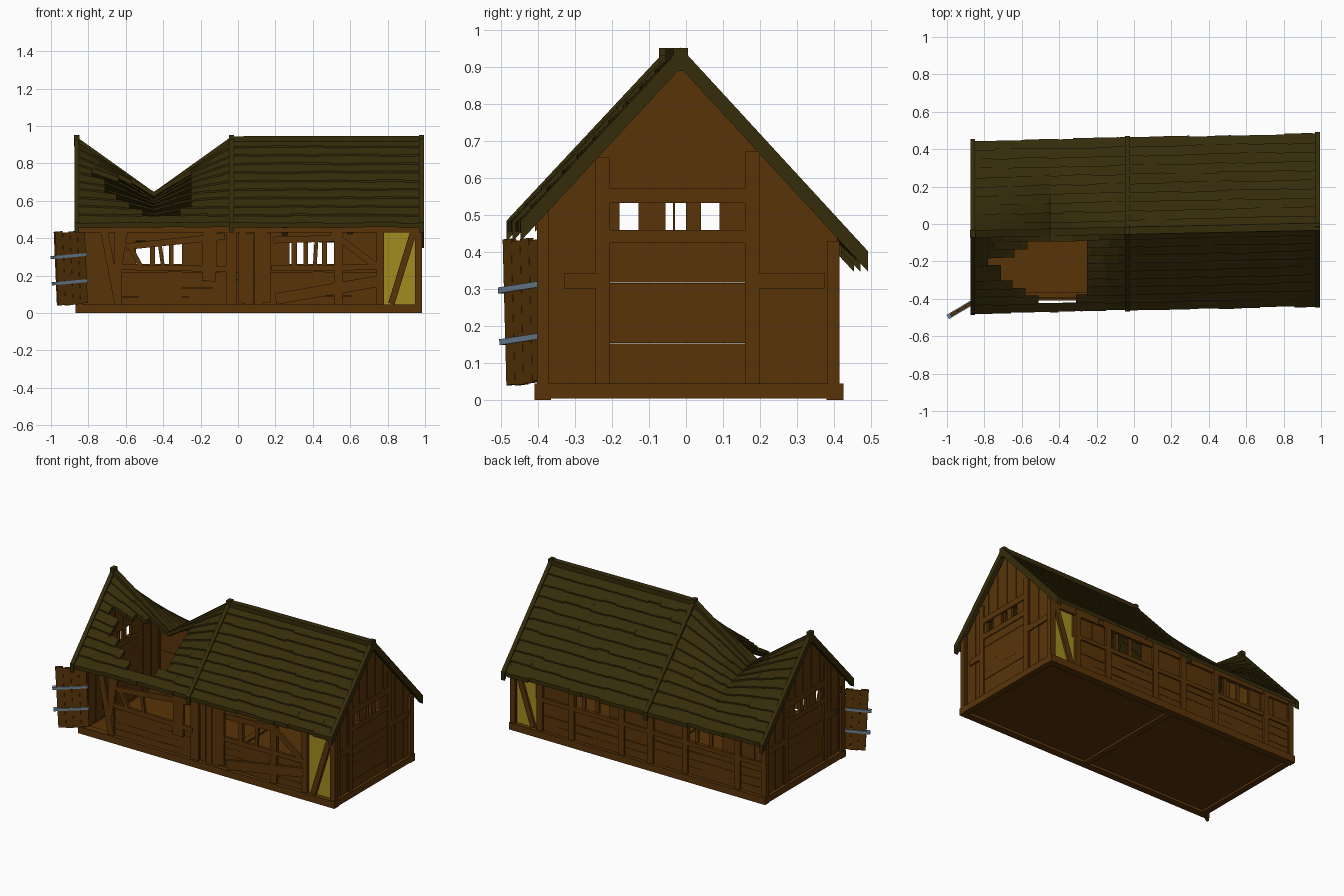
import bpy, bmesh, math, random
from mathutils import Vector

if "Cube" in bpy.data.objects:
    bpy.data.objects.remove(bpy.data.objects["Cube"])
random.seed(4)

def mat(name, rgb):
    m = bpy.data.materials.new(name)
    m.diffuse_color = (*rgb, 1)
    m.use_nodes = True
    m.node_tree.nodes["Principled BSDF"].inputs["Base Color"].default_value = m.diffuse_color
    return m

WOOD = mat("brown wood", (0.098, 0.034, 0.0025))
ROOF = mat("mossy shingle", (0.036, 0.025, 0.003))
HAY = mat("yellow plaster", (0.36, 0.265, 0.014))
IRON = mat("blue grey iron", (0.16, 0.235, 0.31))
parts = {}

def prism(part, quad, off, m=WOOD):
    """Extrude four points along an offset vector."""
    bm = parts.setdefault(part, (bmesh.new(), m))[0]
    off = Vector(off)
    a = [bm.verts.new(Vector(p)) for p in quad]
    b = [bm.verts.new(Vector(p) + off) for p in quad]
    fs = [bm.faces.new(a), bm.faces.new(b[::-1])]
    for i in range(4):
        j = (i + 1) % 4
        fs.append(bm.faces.new((a[j], a[i], b[i], b[j])))
    bmesh.ops.recalc_face_normals(bm, faces=fs)

def box(part, x0, x1, y0, y1, z0, z1, m=WOOD):
    prism(part, [(x0, y0, z0), (x1, y0, z0), (x1, y1, z0), (x0, y1, z0)], (0, 0, z1 - z0), m)

def board(part, axis, pos, pts, th, m=WOOD):
    """Flat board in a wall plane; axis is the wall's normal."""
    if axis == 'y':
        prism(part, [(u, pos, z) for u, z in pts], (0, th, 0), m)
    else:
        prism(part, [(pos, u, z) for u, z in pts], (th, 0, 0), m)

def rect(u0, u1, z0, z1, j=0.0):
    r = lambda: random.uniform(-j, j)
    return [(u0, z0 + r()), (u1, z0 + r()), (u1, z1 + r()), (u0, z1 + r())]

def strut(a, b, w):
    a, b = Vector(a), Vector(b)
    d = (b - a).normalized()
    n = Vector((-d.y, d.x)) * w / 2
    return [tuple(p) for p in (a - n, b - n, b + n, a + n)]

# roof surface: side s (-1 front, 1 back), t from ridge 0 to eave 1
def roof(x, s, t, lift=0.0):
    yr = -0.035 + 0.021 * x
    run, drop = (0.42, 0.455) if s < 0 else (0.492, 0.535)
    tent = max(0, 1 - abs(x + 0.45) / 0.42)
    sag = 0.3 * tent ** (1 + 0.5 * t) * max(0, 1 - t) ** 1.7
    return Vector((x, yr + s * run * t, 0.935 - drop * t - sag + lift))

def under(x, y):
    d = y - (-0.035 + 0.021 * x)
    return 0.905 - 1.085 * abs(d)

# shingles, with a broken hole in the front slope
hole = {1: (-.57, -.25), 2: (-.64, -.25), 3: (-.78, -.25), 4: (-.71, -.25), 5: (-.71, -.25),
        6: (-.65, -.25), 7: (-.58, -.25), 8: (-.51, -.31)}
ROWS = 10
for s in (-1, 1):
    for i in range(ROWS):
        t0, t1 = i / ROWS, (i + 1) / ROWS + 0.015
        cuts = {-0.86, 0.985, -0.45, -0.03}
        h = hole.get(i) if s < 0 else None
        if h:
            cuts.update(h)
        x = -0.86
        while x < 0.9:
            x += random.uniform(0.07, 0.15)
            cuts.add(x)
        xs = sorted(c for c in cuts if c <= 0.985)
        for a, b in zip(xs, xs[1:]):
            if h and h[0] < (a + b) / 2 < h[1]:
                continue
            e = t1 + random.uniform(-.008, .008)
            prism("roof_shingles", [roof(a, s, t0), roof(b, s, t0),
                  roof(b, s, e, .01), roof(a, s, e, .01)], (0, 0, -.026), ROOF)

# verge boards over the roof and the ridge cap
for x in (-0.862, -0.035, 0.981):
    for s in (-1, 1):
        p = [roof(x, s, t, .018) for t in (0, 1.03)]
        w = Vector((.013, 0, 0))
        prism("verge_boards", [p[0] - w, p[0] + w, p[1] + w, p[1] - w], (0, 0, -.055), ROOF)
    c = roof(x, 1, 0)
    box("verge_boards", x - .014, x + .014, c.y - .02, c.y + .02, .89, .952, ROOF)
ridge = [-.86, -.75, -.65, -.55, -.45, -.35, -.25, -.15, -.035, .1, .3, .5, .75, .98]
for a, b in zip(ridge, ridge[1:]):
    q = [roof(v, 1, 0, .012) + Vector((0, dy, 0)) for v, dy in ((a, -.02), (b, -.02), (b, .02), (a, .02))]
    prism("ridge_cap", q, (0, 0, -.03), ROOF)

# floor and sill frame
box("floor", -.85, .97, -.39, .41, .017, .032)
box("sill_beams", -.87, .985, -.41, -.365, 0, .045)
box("sill_beams", -.87, .985, .38, .425, 0, .045)
for x0, x1 in ((-.87, -.83), (.03, .07), (.945, .985)):
    box("sill_beams", x0, x1, -.365, .38, .004, .045)

# corner posts and top plates
for x in (-.85, .965):
    for y, top in ((-.385, .52), (.4, .43)):
        box("corner_posts", x - .018, x + .018, y - .018, y + .015, .04, top)
box("top_plates", -.86, .97, -.395, -.365, .43, .475)
box("top_plates", -.86, .97, .385, .412, .385, .43)

# front wall: low planks, posts, broken boards
for i in range(4):
    z = .045 + i * .044
    for a, b in ((-.63, -.3), (-.3, -.02), (-.02, .4), (.4, .78)):
        board("front_planks", 'y', -.385, rect(a, b, z, z + .043, .002), .018)
for x, w, z1 in ((-.035, .055, .48), (.535, .045, .44), (.76, .04, .45), (-.64, .04, .45)):
    board("front_posts", 'y', -.4, rect(x - w / 2, x + w / 2, .04, z1), .03)
for i in range(4):
    a = .0 + i * .044
    board("front_vertical_planks", 'y', -.395, rect(a, a + .042, .05, .43, .008), .015)
for a, b, w in (((-.72, .46), (-.64, .05), .04), ((-.6, .355), (-.07, .41), .035),
                ((-.155, .17), (-.15, .44), .075), ((-.6, .46), (-.66, .1), .03),
                ((.2, .075), (.75, .17), .06), ((.5, .43), (.74, .25), .035),
                ((.19, .39), (.53, .4), .035), ((-.62, .245), (-.05, .235), .03),
                ((.18, .24), (.77, .245), .03), ((-.52, .25), (-.58, .36), .025),
                ((-.4, .24), (-.42, .38), .02), ((.3, .24), (.3, .4), .03), ((.41, .24), (.42, .4), .02)):
    board("front_braces", 'y', -.402, strut(a, b, w), .017)
board("front_braces", 'y', -.4, strut((.82, .05), (.94, .44), .035), .02)
box("plaster_panels", .78, .95, -.38, -.365, .045, .47, HAY)

# back wall: planks below, slats above with two openings
box("back_planks", -.84, .78, .384, .388, .04, .25)
for i in range(4):
    z = .045 + i * .051
    for a, b in ((-.83, -.4), (-.4, -.03), (-.03, .4), (.4, .78)):
        board("back_planks", 'y', .387, rect(a, b, z, z + .049, .002), .017)
x = -.83
while x < .77:
    gap = -.6 < x < -.33 or .22 < x < .49
    board("back_slats", 'y', .385 + random.uniform(0, .005), rect(x, x + (.025 if gap else .052), .24, .39), .012)
    x += .1 if gap else .052
for x in (-.66, -.28, -.03, .18, .54, .77):
    box("back_posts", x - .02, x + .02, .385, .415, .04, .42)
box("back_rail", -.84, .78, .39, .413, .235, .262)
board("back_brace", 'y', .395, strut((.82, .05), (.94, .41), .035), .018)
box("plaster_panels", .78, .95, .385, .398, .045, .41, HAY)

# gable ends, mirrored: planks, frames and small windows
for X, d, n in ((.968, -1, "right_gable"), (-.852, 1, "left_gable")):
    for i in range(7):
        z = .045 + i * .0545
        board(n + "_door_planks", 'x', X + d * random.uniform(0, .003), rect(-.21, .165, z, z + .054), d * .018)
    for z0, z1 in ((.425, .46), (.533, .572)):
        board(n + "_rails", 'x', X - d * .006, rect(-.21, .165, z0, z1), d * .025)
    for a, b in ((-.21, -.18), (-.128, -.055), (-.035, -.03), (0, .04), (.09, .165)):
        board(n + "_window_bars", 'x', X, rect(a, b, .45, .54), d * .018)
    # vertical planks: left side, centre above the windows, right side
    for u0, u1, z0, k in ((-.4, -.21, .04, 5), (-.21, .165, .555, 9), (.165, .41, .04, 6)):
        ridge_y = -.035 + .021 * X
        for i in range(k):
            a, b = u0 + (u1 - u0) * i / k, u0 + (u1 - u0) * (i + 1) / k
            off = d * (.005 if i % 2 else .001)
            us = [a, ridge_y, b] if a < ridge_y < b else [a, b]
            for p, q in zip(us, us[1:]):
                board(n + "_planks", 'x', X + off,
                      [(p, z0), (q, z0), (q, under(X, q)), (p, under(X, p))], d * .018)
    for a, b in ((-.245, -.205), (.16, .2)):
        top = min(under(X, a), under(X, b))
        board(n + "_posts", 'x', X - d * .006, rect(a, b, .04, top), d * .022)
    for a, b in ((-.33, -.24), (.2, .375)):
        board(n + "_rails", 'x', X - d * .006, rect(a, b, .302, .342), d * .02)

# rafters and tie beam inside
for x in (.25, .6):
    for s in (-1, 1):
        p, q = roof(x, s, .02, -.04), roof(x, s, .9, -.04)
        w = Vector((.015, 0, 0))
        prism("rafters", [p - w, p + w, q + w, q - w], (0, 0, -.03))
box("tie_beams", -.05, -.01, -.37, .39, .39, .42)

# open side door with iron straps, hanging crooked
H, E = Vector((-.815, -.39, 0)), Vector((-.975, -.485, 0))
dirv = (E - H).normalized()
nrm = Vector((-dirv.y, dirv.x, 0))
def door(part, u0, u1, z0, z1, k, off, th, m=WOOD):
    pt = lambda u, z: H + dirv * (u + .05 * (z - .24)) + nrm * off + Vector((0, 0, z + k * u))
    prism(part, [pt(u0, z0), pt(u1, z0), pt(u1, z1), pt(u0, z1)], nrm * th, m)
for i in range(4):
    u = i * .046
    door("open_door", u, u + .045, .055 + random.uniform(-.008, .008),
         .44 + random.uniform(-.008, .008), -.07, -.008, .016)
for z in (.165, .305):
    door("door_hinges", -.005, .206, z, z + .016, -.08, -.013, .026, IRON)

# write out the objects
for name, (bm, m) in parts.items():
    me = bpy.data.meshes.new(name)
    bm.to_mesh(me)
    bm.free()
    me.materials.append(m)
    bpy.context.collection.objects.link(bpy.data.objects.new(name, me))
